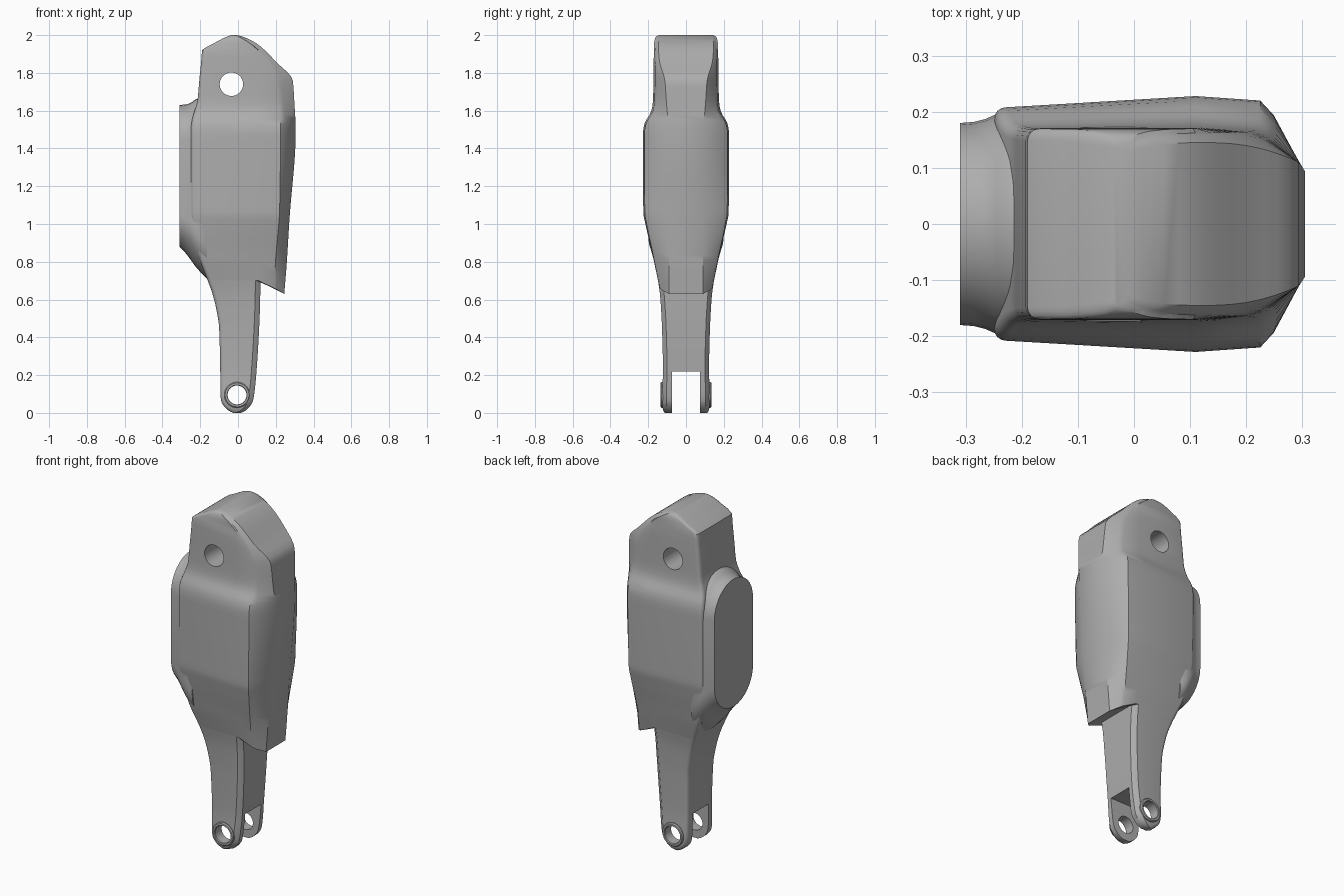
import bpy, bmesh, math
from mathutils import Matrix

if "Cube" in bpy.data.objects:
    bpy.data.objects.remove(bpy.data.objects["Cube"], do_unlink=True)

grey = bpy.data.materials.new("plain grey")
grey.use_nodes = True
grey.diffuse_color = (0.42, 0.42, 0.42, 1)
grey.node_tree.nodes["Principled BSDF"].inputs["Base Color"].default_value = grey.diffuse_color

SEAM, STEP, SLANT = 0.11, 0.12, 0.56
PIN, PIVOT = (-0.005, 0.095), (-0.035, 1.74)

# Stations: height, back x, front x, half width
LEG = [
    (0, -.025, .015, .112), (.012, -.05, .04, .12), (.035, -.074, .063, .125),
    (.06, -.088, .078, .126), (.1, -.093, .086, .126), (.22, -.094, .098, .122),
    (.45, -.1, .112, .127), (.55, -.115, .116, .132), (.63, -.135, .118, .138),
    (.7, -.16, .12, .148),
]
# Stations: height, back x, front x, half width, ridge x, front face half width
SHIN = [
    (.7, -.16, .245, .148, .19, .09), (.85, -.215, .259, .18, .2, .09),
    (1, -.245, .27, .215, .215, .09), (1.06, -.25, .275, .226, .22, .09),
    (1.48, -.25, .305, .228, .225, .09), (1.53, -.247, .305, .22, .225, .092),
    (1.6, -.23, .301, .183, .222, .1), (1.65, -.215, .298, .175, .215, .104),
    (1.76, -.205, .29, .172, .2, .112), (1.86, -.195, .2, .171, .16, .14),
    (1.92, -.19, .142, .17, .11, .145), (1.955, -.13, .1, .169, .07, .145),
    (1.98, -.085, .055, .165, .03, .142), (1.995, -.05, .015, .155, 0, .135),
    (2, -.035, -.005, .145, -.015, .13),
]


def resample(keys, step):
    """Monotone cubic interpolation of the stations."""
    n, cols = len(keys), range(1, len(keys[0]))

    def slope(i, c):
        return (keys[i + 1][c] - keys[i][c]) / (keys[i + 1][0] - keys[i][0])

    def tangent(i, c):
        if i in (0, n - 1):
            return slope(min(i, n - 2), c)
        a, b = slope(i - 1, c), slope(i, c)
        return 2 * a * b / (a + b) if a * b > 0 else 0

    rows = [keys[0]]
    for i in range(n - 1):
        h = keys[i + 1][0] - keys[i][0]
        count = max(2, math.ceil(h / step))
        for k in range(1, count + 1):
            t = k / count
            row = [keys[i][0] + t * h]
            for c in cols:
                p, q = keys[i][c], keys[i + 1][c]
                m, w = tangent(i, c) * h, tangent(i + 1, c) * h
                row.append(p + t * m + t * t * (3 * (q - p) - 2 * m - w)
                           + t ** 3 * (2 * (p - q) + m + w))
            rows.append(row)
    return rows


def arc(cx, cy, r, start, end, n=5):
    angles = [math.radians(start + (end - start) * i / (n - 1)) for i in range(n)]
    return [(cx + r * math.cos(a), cy + r * math.sin(a)) for a in angles]


def section(row):
    """Horizontal outline: rounded back, straight sides, faceted front."""
    z, xl, xr, hw = row[:4]
    ridge, face = row[4:] if len(row) > 4 else (xr - .022, hw - .022)
    r = min(.022, (xr - xl) / 4)
    narrow = .02 * max(0, min(1, (hw - .17) / .055))
    seam = min(SEAM, ridge - .005)
    tip = hw - (.008 if len(row) > 4 else .004)
    half = arc(xl + r, hw - narrow - r, r, 180, 90)
    half += [(seam, hw), (ridge, tip)]
    # softened ridge between side and front face
    half += [(ridge + (xr - ridge) * .3, tip + (face - tip) * .2), (xr, face)]
    loop = half + [(x, -y) for x, y in reversed(half)]
    fade = max(0, min(1, (1.05 - z) / .35)) if len(row) > 4 else 0
    return [(x, y, z - SLANT * fade * max(0, x - STEP)) for x, y in loop]


def finish(name, bm, angle=32):
    bmesh.ops.recalc_face_normals(bm, faces=bm.faces)
    mesh = bpy.data.meshes.new(name)
    bm.to_mesh(mesh)
    bm.free()
    mesh.materials.append(grey)
    obj = bpy.data.objects.new(name, mesh)
    bpy.context.collection.objects.link(obj)
    activate(obj)
    bpy.ops.object.shade_smooth_by_angle(angle=math.radians(angle))
    return obj


def activate(obj):
    bpy.ops.object.select_all(action="DESELECT")
    obj.select_set(True)
    bpy.context.view_layer.objects.active = obj


def loft(name, loops):
    bm = bmesh.new()
    rings = [[bm.verts.new(p) for p in loop] for loop in loops]
    n = len(rings[0])
    for a, b in zip(rings, rings[1:]):
        for i in range(n):
            j = (i + 1) % n
            bm.faces.new((a[i], a[j], b[j], b[i]))
    bm.faces.new(rings[0])
    bm.faces.new(rings[-1])
    return finish(name, bm)


def cylinder_cutter(name, centre, radius):
    bm = bmesh.new()
    place = Matrix.Translation((centre[0], 0, centre[1])) @ Matrix.Rotation(math.pi / 2, 4, "X")
    bmesh.ops.create_cone(bm, cap_ends=True, segments=40, radius1=radius,
                          radius2=radius, depth=1, matrix=place)
    return finish(name, bm)


def box_cutter(name, centre, size):
    bm = bmesh.new()
    bmesh.ops.create_cube(bm, size=1, matrix=Matrix.Translation(centre) @ Matrix.Diagonal((*size, 1)))
    return finish(name, bm)


def cut(obj, cutter):
    cutter.hide_render = True
    mod = obj.modifiers.new("cut", "BOOLEAN")
    mod.operation, mod.solver, mod.object = "DIFFERENCE", "EXACT", cutter
    activate(obj)
    bpy.ops.object.modifier_apply(modifier=mod.name)
    bpy.data.objects.remove(cutter, do_unlink=True)


# Limb with the front guard stepping out over the lower leg
limb = loft("limb_body", [section(r) for r in resample(LEG, .03) + resample(SHIN, .03)])
cut(limb, box_cutter("fork_slot", (0, 0, .06), (1, .148, .32)))
cut(limb, cylinder_cutter("pin_hole", PIN, .05))
cut(limb, cylinder_cutter("pivot_hole", PIVOT, .062))
activate(limb)
bpy.ops.object.shade_smooth_by_angle(angle=math.radians(32))


# Rounded back pad flaring into the limb
def stadium(x, hw, low, high):
    outline = arc(0, high - hw, hw, 0, 180, 17) + arc(0, low + hw, hw, 180, 360, 17)
    return [(x, y, z) for y, z in outline]


loft("back_pad", [stadium(*s) for s in (
    (-.31, .18, .88, 1.63), (-.285, .182, .855, 1.632), (-.265, .187, .83, 1.635),
    (-.245, .196, .803, 1.645), (-.225, .2, .775, 1.66), (-.19, .2, .735, 1.67),
    (-.165, .19, .71, 1.67))])

# Raised bushings on the outside of each fork arm
for side, label in ((-1, "front"), (1, "rear")):
    bm = bmesh.new()
    profile = [(.05, .08), (.068, .08), (.068, .13), (.063, .136), (.053, .136), (.05, .132)]
    verts = [bm.verts.new((PIN[0] + r, side * y, PIN[1])) for r, y in profile]
    edges = [bm.edges.new((v, verts[i - 1])) for i, v in enumerate(verts)]
    bmesh.ops.spin(bm, geom=verts + edges, cent=(PIN[0], 0, PIN[1]), axis=(0, 1, 0),
                   angle=math.tau, steps=40, use_merge=True)
    bmesh.ops.remove_doubles(bm, verts=bm.verts, dist=.0001)
    finish(label + "_bushing", bm)
